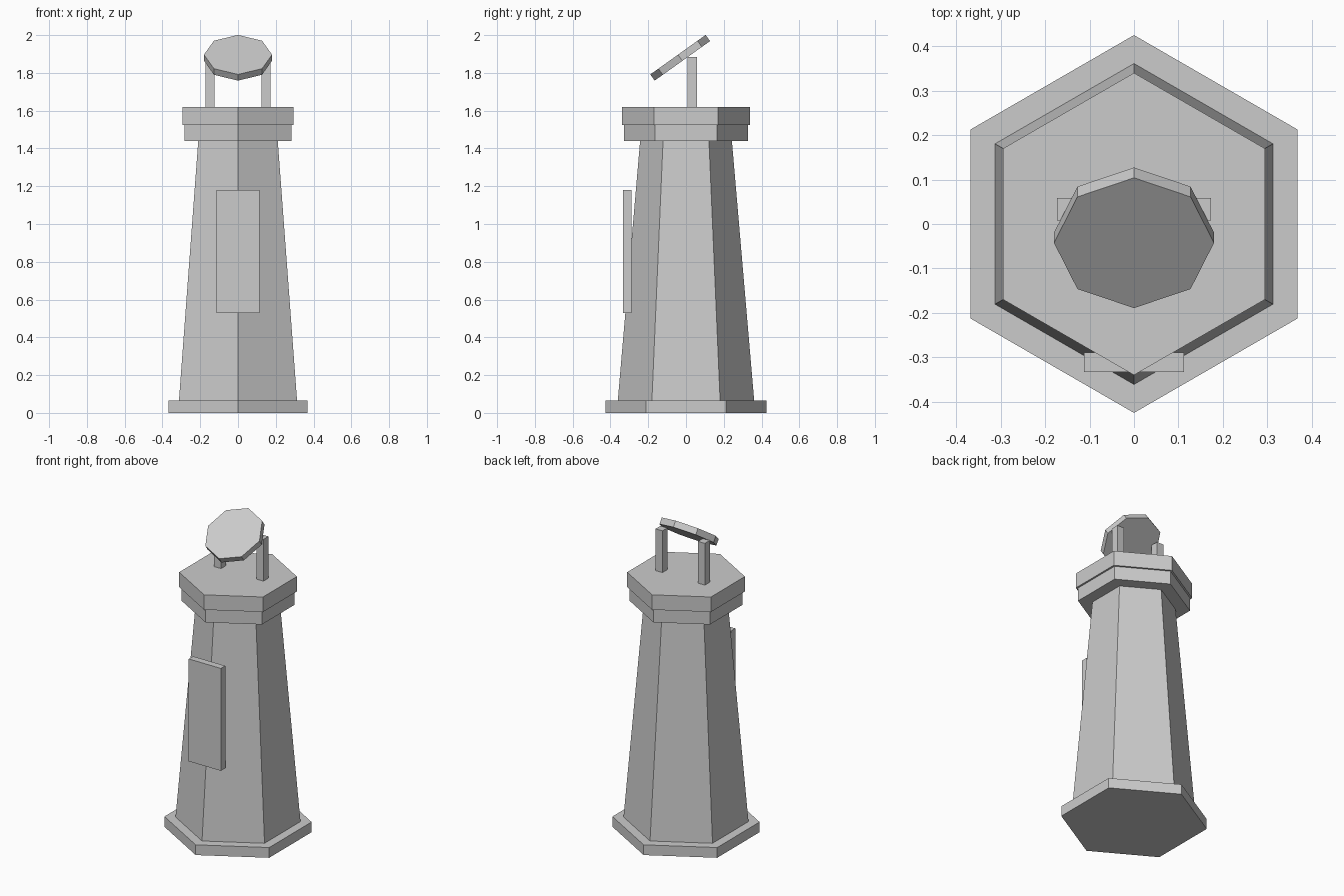
import bpy
from math import radians

if "Cube" in bpy.data.objects:
    bpy.data.objects.remove(bpy.data.objects["Cube"])


def prism(name, sides, r1, r2, z0, z1, turn=0.0):
    """Flat-sided column with radius r1 at z0 and r2 at z1."""
    bpy.ops.mesh.primitive_cone_add(vertices=sides, radius1=r1, radius2=r2,
                                    depth=z1 - z0, location=(0, 0, (z0 + z1) / 2),
                                    rotation=(0, 0, radians(turn)))
    obj = bpy.context.object
    obj.name = name
    return obj


def box(name, lo, hi):
    """Box between two opposite corners."""
    bpy.ops.mesh.primitive_cube_add(size=1, location=[(a + b) / 2 for a, b in zip(lo, hi)])
    obj = bpy.context.object
    obj.name = name
    obj.scale = [b - a for a, b in zip(lo, hi)]
    bpy.ops.object.transform_apply(location=False, rotation=False, scale=True)
    return obj


# Hexagonal pedestal, corners pointing front and back
prism("base_plinth", 6, 0.425, 0.425, 0.0, 0.065)
prism("tapered_column", 6, 0.361, 0.243, 0.065, 1.44)
prism("lower_cornice", 6, 0.327, 0.327, 1.44, 1.525)
prism("upper_cornice", 6, 0.34, 0.34, 1.525, 1.62)

# Plaque on the front corner
box("front_plaque", (-0.113, -0.333, 0.53), (0.113, -0.289, 1.18))

# Pair of posts carrying the dial
for side, sx in (("left", -1), ("right", 1)):
    xs = sorted((sx * 0.125, sx * 0.173))
    box(side + "_post", (xs[0], 0.008, 1.62), (xs[1], 0.058, 1.885))

# Tilted octagonal dial facing forward and up
dial = prism("tilted_dial", 8, 0.18, 0.18, -0.02, 0.02)
dial.rotation_euler = (radians(35.5), 0, 0)
dial.location = (0, -0.031, 1.88)
